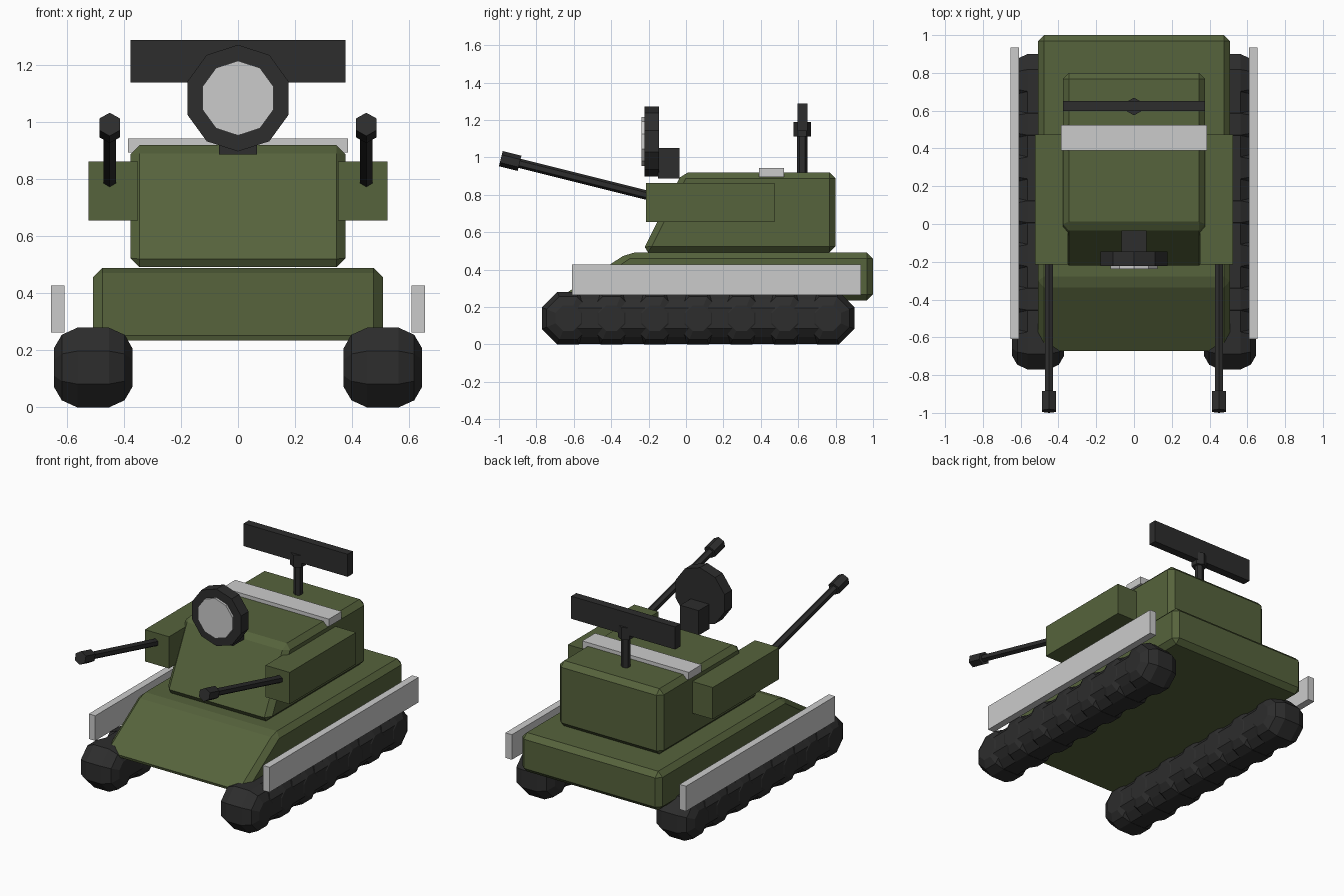
import bpy, bmesh, math
from mathutils import Vector

if "Cube" in bpy.data.objects:
    bpy.data.objects.remove(bpy.data.objects["Cube"])


def material(name, rgb):
    m = bpy.data.materials.new(name)
    m.diffuse_color = (*rgb, 1)
    m.use_nodes = True
    m.node_tree.nodes["Principled BSDF"].inputs["Base Color"].default_value = m.diffuse_color
    return m


GREEN = material("olive_green", (0.093, 0.125, 0.045))
DARK = material("dark_grey", (0.026, 0.026, 0.026))
LIGHT = material("light_grey", (0.6, 0.6, 0.6))


def finish(name, bm, mat, bevel=0):
    bmesh.ops.recalc_face_normals(bm, faces=bm.faces)
    if bevel:
        bmesh.ops.bevel(bm, geom=bm.edges[:], offset=bevel, segments=1,
                        affect='EDGES', clamp_overlap=True)
    me = bpy.data.meshes.new(name)
    bm.to_mesh(me)
    bm.free()
    me.materials.append(mat)
    ob = bpy.data.objects.new(name, me)
    bpy.context.collection.objects.link(ob)
    return ob


def loft(name, rings, mat, bevel=0):
    """Skin a list of equal-length point rings and cap both ends."""
    bm = bmesh.new()
    vs = [[bm.verts.new(p) for p in ring] for ring in rings]
    n = len(vs[0])
    for a, b in zip(vs, vs[1:]):
        for i in range(n):
            j = (i + 1) % n
            bm.faces.new((a[i], a[j], b[j], b[i]))
    bm.faces.new(vs[0])
    bm.faces.new(vs[-1])
    return finish(name, bm, mat, bevel)


def side_profile(name, pts, half, mat, bevel=0):
    return loft(name, [[(x, y, z) for y, z in pts] for x in (-half, half)], mat, bevel)


def box(name, x, y, z, mat):
    ring = [(y[0], z[0]), (y[1], z[0]), (y[1], z[1]), (y[0], z[1])]
    return loft(name, [[(k, a, b) for a, b in ring] for k in x], mat)


def rod(name, p0, p1, r, n, mat):
    p0, p1 = Vector(p0), Vector(p1)
    u = Vector((1, 0, 0))
    v = (p1 - p0).normalized().cross(u)
    ang = [2 * math.pi * k / n for k in range(n)]
    return loft(name, [[p + r * (math.cos(a) * v + math.sin(a) * u) for a in ang]
                       for p in (p0, p1)], mat)


def octo_capsule(name, cx, y0, y1, shoulder, mat):
    """Octagon-ended capsule across x; shoulder = (half width, apothem) from face to crown."""
    rings = []
    for w, a in [(-w, a) for w, a in shoulder] + [(w, a) for w, a in reversed(shoulder)]:
        r = a / math.cos(math.pi / 8)
        ring = []
        for k in range(8):
            t = math.pi / 8 + k * math.pi / 4
            yc = y1 if math.cos(t) > 0 else y0
            ring.append((cx + w, yc + r * math.cos(t), 0.14 + r * math.sin(t)))
        rings.append(ring)
    return loft(name, rings, mat)


# Hull and turret with sloped fronts
side_profile("hull", [(-0.70, 0.235), (1.0, 0.235), (1.0, 0.49), (-0.31, 0.49)],
             0.508, GREEN, 0.032)
side_profile("turret", [(-0.235, 0.492), (0.80, 0.492), (0.80, 0.92), (-0.02, 0.92)],
             0.377, GREEN, 0.032)

for s, side in ((-1, "left"), (1, "right")):
    # Track: belt with a row of wheels bulging from its sides
    octo_capsule(side + "_track_belt", s * 0.508, -0.63, 0.76,
                 [(0.134, 0.055), (0.10, 0.10), (0.055, 0.139)], DARK)
    for i in range(7):
        y = -0.63 + i * 1.39 / 6
        octo_capsule(f"{side}_wheel_{i + 1}", s * 0.508, y, y,
                     [(0.1375, 0.068), (0.11, 0.115), (0.055, 0.14)], DARK)
    # Side skirt
    box(side + "_skirt", (s * 0.608, s * 0.655), (-0.61, 0.935), (0.263, 0.427), LIGHT)
    # Gun housing, barrel and muzzle
    box(side + "_gun_housing", (s * 0.35, s * 0.525), (-0.215, 0.473), (0.655, 0.863), GREEN)
    rod(side + "_barrel", (s * 0.45, -0.19, 0.793), (s * 0.45, -0.91, 0.973), 0.025, 6, DARK)
    rod(side + "_muzzle", (s * 0.45, -0.89, 0.968), (s * 0.45, -0.99, 0.993), 0.042, 6, DARK)

# Front dish on its mounting block
box("dish_mount", (-0.067, 0.067), (-0.15, -0.035), (0.888, 1.05), DARK)
rod("dish", (0, -0.145, 1.085), (0, -0.222, 1.085), 0.187, 10, DARK)
rod("dish_lens", (0, -0.2, 1.085), (0, -0.237, 1.085), 0.131, 10, LIGHT)

# Roof strip
box("roof_strip", (-0.386, 0.386), (0.39, 0.523), (0.895, 0.944), LIGHT)

# Rear radar panel on a mast
rod("radar_mast", (0, 0.622, 0.9), (0, 0.622, 1.15), 0.028, 6, DARK)
rod("radar_collar", (0, 0.622, 1.11), (0, 0.622, 1.19), 0.047, 6, DARK)
box("radar_panel", (-0.377, 0.377), (0.597, 0.65), (1.14, 1.288), DARK)
